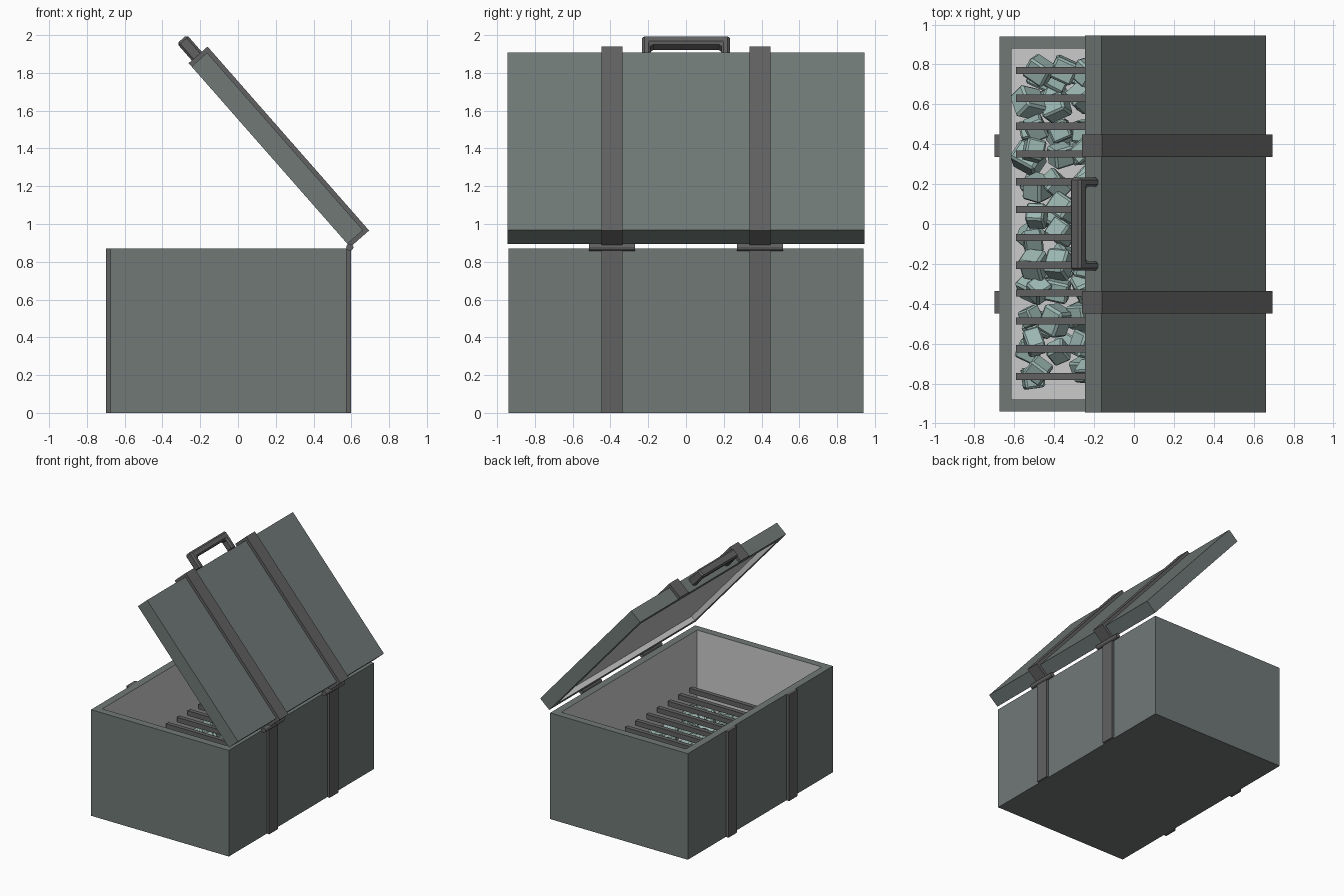
import bpy, bmesh, math, random
from mathutils import Matrix, Vector, Euler

if "Cube" in bpy.data.objects:
    bpy.data.objects.remove(bpy.data.objects["Cube"])

random.seed(4)


def material(name, rgb):
    m = bpy.data.materials.new(name)
    m.diffuse_color = (*rgb, 1)
    m.use_nodes = True
    m.node_tree.nodes["Principled BSDF"].inputs["Base Color"].default_value = m.diffuse_color
    return m


SHELL = material("shell", (0.16, 0.19, 0.183))
LINER = material("liner", (0.62, 0.62, 0.62))
METAL = material("dark_metal", (0.12, 0.12, 0.12))
STONE = material("stone", (0.33, 0.47, 0.44))

# Open lid frame: local x runs front (-1.25) to hinge (0), local z is outward
LID = Matrix.Translation((0.579, 0, 0.895)) @ Matrix.Rotation(math.radians(48.7), 4, 'Y')


def finish(bm, name, mats, xf=None, bevel=0, segments=1):
    if xf is not None:
        bm.transform(xf)
    bmesh.ops.recalc_face_normals(bm, faces=bm.faces)
    me = bpy.data.meshes.new(name)
    bm.to_mesh(me)
    bm.free()
    for m in mats:
        me.materials.append(m)
    ob = bpy.data.objects.new(name, me)
    bpy.context.collection.objects.link(ob)
    if bevel:
        mod = ob.modifiers.new("bevel", 'BEVEL')
        mod.width, mod.segments = bevel, segments
    return ob


def add_box(bm, lo, hi):
    lo, hi = Vector(lo), Vector(hi)
    m = Matrix.Translation((lo + hi) / 2) @ Matrix.Diagonal((*(hi - lo), 1))
    return bmesh.ops.create_cube(bm, size=1, matrix=m)["verts"]


def tray(name, lo, hi, wall, depth, up, xf=None):
    """Solid box hollowed from the side facing up (1) or down (-1)."""
    bm = bmesh.new()
    add_box(bm, lo, hi)
    bm.normal_update()
    face = next(f for f in bm.faces if f.normal.z * up > 0.9)
    bmesh.ops.inset_region(bm, faces=[face], thickness=wall)
    ext = bmesh.ops.extrude_discrete_faces(bm, faces=[face])["faces"][0]
    for v in ext.verts:
        v.co.z -= up * depth
    ext.material_index = 1
    for e in ext.edges:
        for f in e.link_faces:
            f.material_index = 1
    return finish(bm, name, [SHELL, LINER], xf)


def extrude_profile(name, pts, axis, a, b, xf=None, bevel=0):
    """Extrude 2D points along y (points are x,z) or z (points are x,y)."""
    bm = bmesh.new()
    put = (lambda p: (p[0], a, p[1])) if axis == 'y' else (lambda p: (p[0], p[1], a))
    f = bm.faces.new([bm.verts.new(put(p)) for p in pts])
    new = bmesh.ops.extrude_face_region(bm, geom=[f])["geom"]
    shift = Vector((0, b - a, 0) if axis == 'y' else (0, 0, b - a))
    bmesh.ops.translate(bm, vec=shift, verts=[g for g in new if isinstance(g, bmesh.types.BMVert)])
    return finish(bm, name, [METAL], xf, bevel)


# Box body and open lid
tray("chest_body", (-0.675, -0.94, 0), (0.575, 0.94, 0.87), 0.085, 0.79, 1)
tray("lid", (-1.25, -0.945, 0), (0, 0.945, 0.11), 0.085, 0.04, -1, LID)

# Straps and hinges on each side
T = 0.023
for side, y in (("left", -0.392), ("right", 0.392)):
    y0, y1 = y - 0.056, y + 0.056
    bm = bmesh.new()
    add_box(bm, (-0.70, y0, 0), (-0.67, y1, 0.87))
    add_box(bm, (0.57, y0, 0), (0.597, y1, 0.87))
    finish(bm, side + "_body_straps", [METAL])

    clasp = [(-1.25 - T, 0), (-1.25 - T, 0.11 + T), (T, 0.11 + T), (T, 0),
             (-0.001, 0), (-0.001, 0.109), (-1.249, 0.109), (-1.249, 0)]
    extrude_profile(side + "_lid_strap", clasp, 'y', y0, y1, LID)

    bm = bmesh.new()
    bmesh.ops.create_cone(bm, cap_ends=True, segments=12, radius1=0.019, radius2=0.019, depth=0.245,
                          matrix=Matrix.Translation((0.592, y, 0.877)) @ Matrix.Rotation(math.pi / 2, 4, 'X'))
    finish(bm, side + "_hinge", [METAL])

# Carry handle on the front edge of the lid
handle = [(-1.245, -0.232), (-1.392, -0.232), (-1.392, 0.232), (-1.245, 0.232),
          (-1.245, 0.187), (-1.335, 0.187), (-1.335, -0.187), (-1.245, -0.187)]
extrude_profile("handle", handle, 'z', 0.022, 0.092, LID, bevel=0.012)

# Grate bars across the inside
bm = bmesh.new()
for i in range(12):
    y = -0.765 + i * 0.1395
    add_box(bm, (-0.592, y - 0.018, 0.41), (0.492, y + 0.018, 0.45))
finish(bm, "grate_bars", [METAL])

# Loose stone chunks below the grate
bm = bmesh.new()
for layer in range(2):
    for i in range(8):
        for j in range(12):
            if random.random() < 0.12:
                continue
            s = random.uniform(0.10, 0.135)
            c = Vector((-0.50 + i * 0.129, -0.75 + j * 0.1364, 0.16 + layer * 0.13))
            c += Vector([random.uniform(-0.03, 0.03) for _ in range(3)])
            part = bmesh.new()
            bmesh.ops.create_cube(part, size=s)
            bmesh.ops.bevel(part, geom=part.edges[:], offset=s * 0.1, segments=1, affect='EDGES')
            stretch = Matrix.Diagonal((random.uniform(0.8, 1), random.uniform(0.8, 1), random.uniform(0.8, 1.1), 1))
            turn = Euler([random.uniform(0, 6.28) for _ in range(3)]).to_matrix().to_4x4()
            part.transform(Matrix.Translation(c) @ turn @ stretch)
            tmp = bpy.data.meshes.new("chunk")
            part.to_mesh(tmp)
            part.free()
            bm.from_mesh(tmp)
            bpy.data.meshes.remove(tmp)
finish(bm, "stone_chunks", [STONE])
